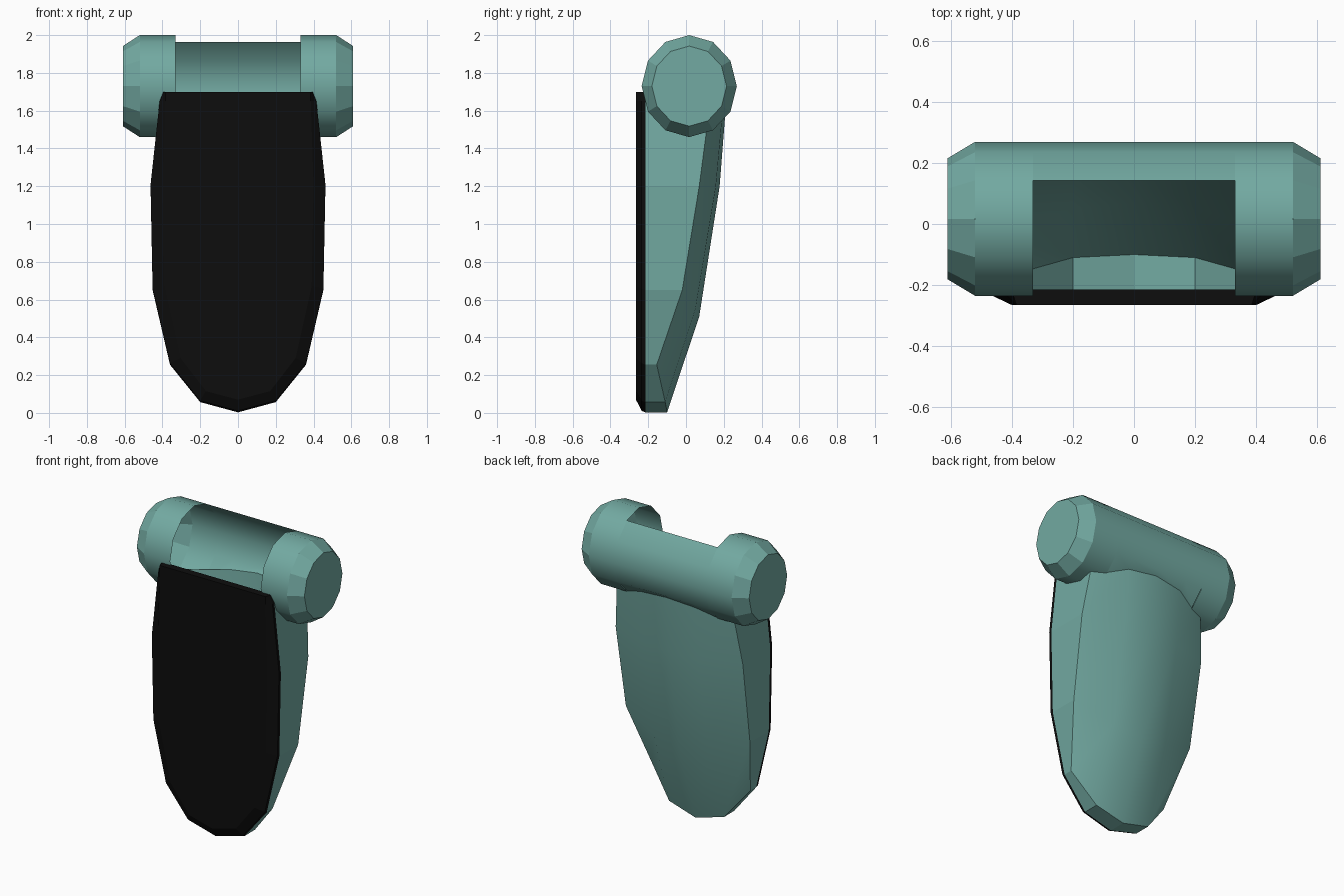
import bpy, bmesh, math

if "Cube" in bpy.data.objects:
    bpy.data.objects.remove(bpy.data.objects["Cube"])


def material(name, rgb):
    m = bpy.data.materials.new(name)
    m.diffuse_color = (*rgb, 1)
    m.use_nodes = True
    m.node_tree.nodes["Principled BSDF"].inputs["Base Color"].default_value = m.diffuse_color
    return m


TEAL = material("teal", (0.17, 0.40, 0.36))
BLACK = material("black", (0.004, 0.004, 0.004))


def finish(name, bm, mat):
    me = bpy.data.meshes.new(name)
    bm.to_mesh(me)
    bm.free()
    me.materials.append(mat)
    ob = bpy.data.objects.new(name, me)
    bpy.context.collection.objects.link(ob)
    return ob


def bridge(bm, a, b, smooth=False, closed=False):
    """Quads between two rows of vertices."""
    n = len(a)
    for i in range(n if closed else n - 1):
        j = (i + 1) % n
        bm.faces.new((a[i], a[j], b[j], b[i])).smooth = smooth


def row(bm, pts):
    return [bm.verts.new(p) for p in pts]


def mirrored(half):
    """Centre-to-right points completed to a left-to-right row."""
    return [(-x, y, z) for x, y, z in half[:0:-1]] + half


CY, CZ, RY, RZ = 0.017, 1.73, 0.252, 0.27


def tube_point(x, deg, s=1.0):
    a = math.radians(deg)
    return (x, CY + s * RY * math.sin(a), CZ + s * RZ * math.cos(a))


# Hollow tube ends, open on the inner side, with chamfered caps
for side, label in ((-1, "left"), (1, "right")):
    bm = bmesh.new()
    rings = [row(bm, [tube_point(side * x, 30 * k, s) for k in range(12)])
             for x, s in ((0.33, 1), (0.52, 1), (0.61, 0.785))]
    bridge(bm, rings[0], rings[1], True, True)
    bridge(bm, rings[1], rings[2], False, True)
    bm.faces.new(rings[2])
    bmesh.ops.recalc_face_normals(bm, faces=bm.faces)
    if sum(f.normal.x * side for f in bm.faces if len(f.verts) == 12) < 0:
        bmesh.ops.reverse_faces(bm, faces=bm.faces)
    finish("tube_end_" + label, bm, TEAL)

# Back part of the tube, whose lower edge follows the body's back
bm = bmesh.new()
rows = [row(bm, [tube_point(x, d) for x in (-0.33, -0.2, 0, 0.2, 0.33)])
        for d in (30, 60, 90, 120)]
rows.append(row(bm, mirrored([(0, 0.207, 1.57), (0.2, 0.19, 1.55), (0.33, 0.143, 1.5)])))
for a, b in zip(rows, rows[1:]):
    bridge(bm, b, a, True)
finish("tube_back", bm, TEAL)

# Outline of the front, from bottom centre up the right side
OUTLINE = [(0, 0.003), (0.2, 0.057), (0.36, 0.255), (0.452, 0.65),
           (0.463, 1.2), (0.415, 1.65), (0.395, 1.7)]
INSET = [(0, 0.07), (0.17, 0.115), (0.305, 0.29), (0.39, 0.67),
         (0.40, 1.2), (0.385, 1.65), (0.385, 1.7)]

# Black front plate with chamfered sides and bottom
bm = bmesh.new()
back = row(bm, mirrored([(x, -0.215, z) for x, z in OUTLINE]))
mid = row(bm, mirrored([(x, -0.235, z + (0.0 if z > 1.6 else 0.008)) for x, z in OUTLINE]))
front = row(bm, mirrored([(x, -0.265, z) for x, z in INSET]))
bridge(bm, back, mid, closed=True)
bridge(bm, mid, front, closed=True)
bm.faces.new(back)
bm.faces.new(front)
bmesh.ops.recalc_face_normals(bm, faces=bm.faces)
finish("front_plate", bm, BLACK)

# Hollow body: curved back, sides and underside, open at the top
bm = bmesh.new()
levels = [[(0, -0.10, 0.003), (0.2, -0.11, 0.057), (0.36, -0.155, 0.255)],
          [(0, 0.07, 0.51), (0.2, 0.05, 0.55), (0.452, -0.02, 0.65)],
          [(0, 0.178, 1.2), (0.2, 0.158, 1.2), (0.463, 0.07, 1.2)],
          [(0, 0.207, 1.572), (0.2, 0.19, 1.55), (0.425, 0.112, 1.52)]]
rows = [row(bm, mirrored(half)) for half in levels]
for a, b in zip(rows, rows[1:]):
    bridge(bm, b, a, True)
rim = [r[0] for r in rows[:0:-1]] + rows[0] + [r[-1] for r in rows[1:]]
edge = row(bm, mirrored([(x, -0.215, z) for x, z in OUTLINE[:6]]))
bridge(bm, rim, edge)
bmesh.ops.recalc_face_normals(bm, faces=bm.faces)
if sum(f.normal.y for f in bm.faces if f.smooth) < 0:
    bmesh.ops.reverse_faces(bm, faces=bm.faces)
finish("body_shell", bm, TEAL)
